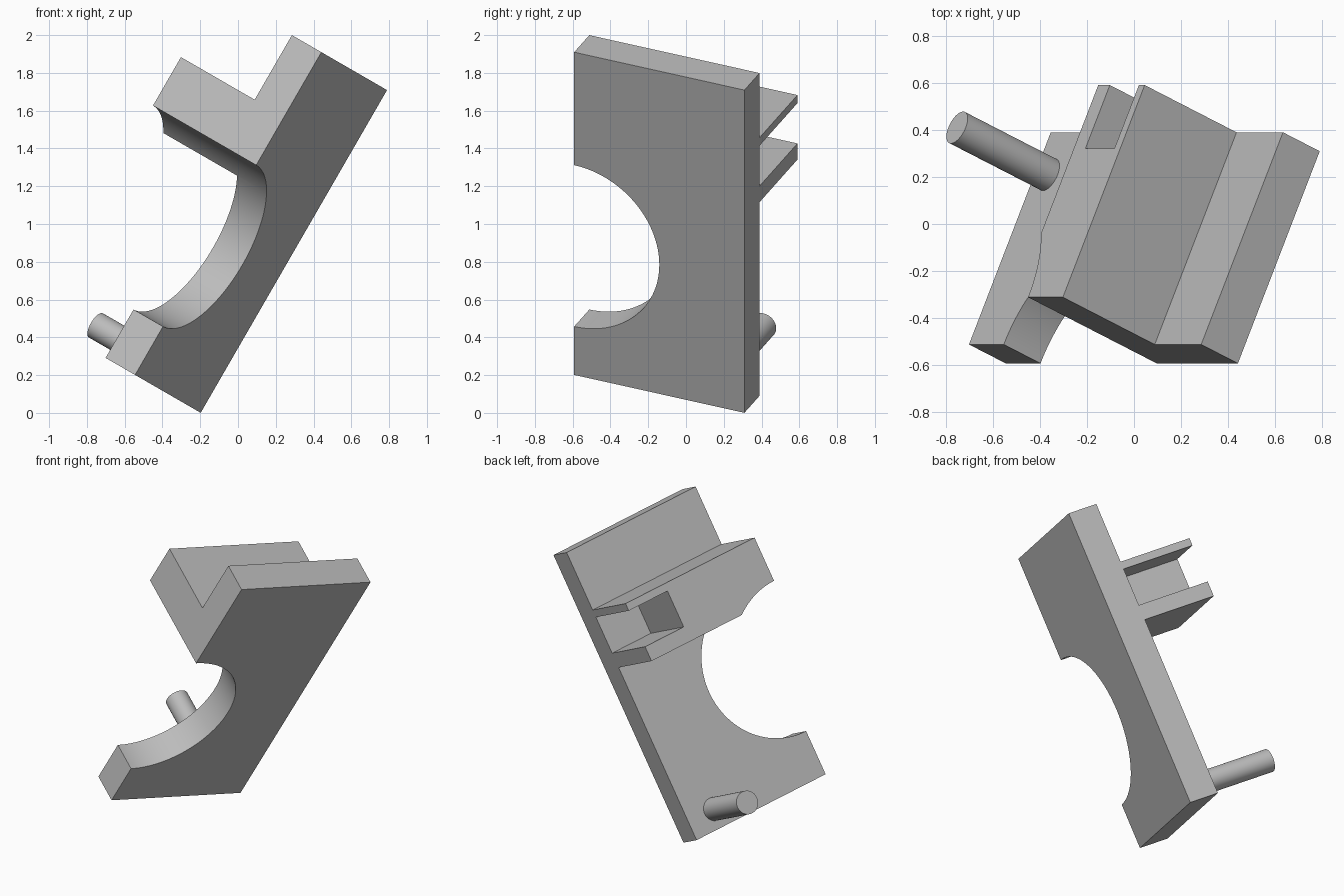
import bpy
import bmesh
from math import radians
from mathutils import Matrix, Vector

old = bpy.data.objects.get("Cube")
if old:
    bpy.data.objects.remove(old, do_unlink=True)

# Tilted frame of the part: u runs along the plate, v across it, n out of it
UNIT = 0.09865
turn = Matrix.Rotation(radians(24), 3, Vector((0.5, 0, 0.866)))
u = Vector((0.5, 0, 0.866)).normalized()
v = turn @ Vector((0, 1, 0))
if v.x < 0:
    v = turn.inverted() @ Vector((0, 1, 0))
n = u.cross(v)
frame = Matrix((u, v, n)).transposed().to_4x4()
frame = Matrix.Translation((-0.545, -0.592, 0.201)) @ frame @ Matrix.Scale(UNIT, 4)

grey = bpy.data.materials.new("plain grey")
grey.use_nodes = True
colour = (0.5, 0.5, 0.5, 1)
grey.diffuse_color = colour
grey.node_tree.nodes["Principled BSDF"].inputs["Base Color"].default_value = colour


def finish(name, bm):
    """Turn a bmesh in the part's own frame into an object."""
    bmesh.ops.recalc_face_normals(bm, faces=bm.faces)
    bm.transform(frame)
    mesh = bpy.data.meshes.new(name)
    bm.to_mesh(mesh)
    bm.free()
    mesh.materials.append(grey)
    obj = bpy.data.objects.new(name, mesh)
    bpy.context.collection.objects.link(obj)
    return obj


def prism(name, profile, start, end):
    """Extrude a (u, n) profile along v."""
    bm = bmesh.new()
    face = bm.faces.new([bm.verts.new((a, start, b)) for a, b in profile])
    new = bmesh.ops.extrude_face_region(bm, geom=[face])["geom"]
    verts = [e for e in new if isinstance(e, bmesh.types.BMVert)]
    bmesh.ops.translate(bm, verts=verts, vec=(0, end - start, 0))
    return finish(name, bm)


def rod(name, centre, radius, low, high, sides):
    """Cylinder standing along n."""
    bm = bmesh.new()
    place = Matrix.Translation((*centre, (low + high) / 2))
    bmesh.ops.create_cone(bm, cap_ends=True, segments=sides, radius1=radius,
                          radius2=radius, depth=high - low, matrix=place)
    return finish(name, bm)


def activate(obj):
    bpy.ops.object.select_all(action='DESELECT')
    obj.select_set(True)
    bpy.context.view_layer.objects.active = obj


def cut(obj, cutter):
    cutter.hide_render = True
    mod = obj.modifiers.new("cut", 'BOOLEAN')
    mod.operation = 'DIFFERENCE'
    mod.solver = 'EXACT'
    mod.object = cutter
    activate(obj)
    bpy.ops.object.modifier_apply(modifier=mod.name)
    bpy.data.objects.remove(cutter, do_unlink=True)


# Plate with a raised rail across it
plate = prism("plate_with_rail", [(0, 0), (20, 0), (20, 2), (16, 2),
                                  (16, 7), (12, 7), (12, 2), (0, 2)], 0, 10)

# Half-round notch in the front edge, also biting into the rail
cut(plate, rod("notch_cutter", (8, 0), 5, -1, 9, 128))

# Open slot at the back end of the rail, leaving two prongs
cut(plate, prism("slot_cutter", [(13, 2), (15.5, 2), (15.5, 8), (13, 8)], 7, 11))

# Round peg near the lower back corner
peg = rod("peg", (1.25, 8), 0.75, 1, 7, 48)

for obj in (plate, peg):
    activate(obj)
    bpy.ops.object.shade_smooth_by_angle(angle=radians(30))
